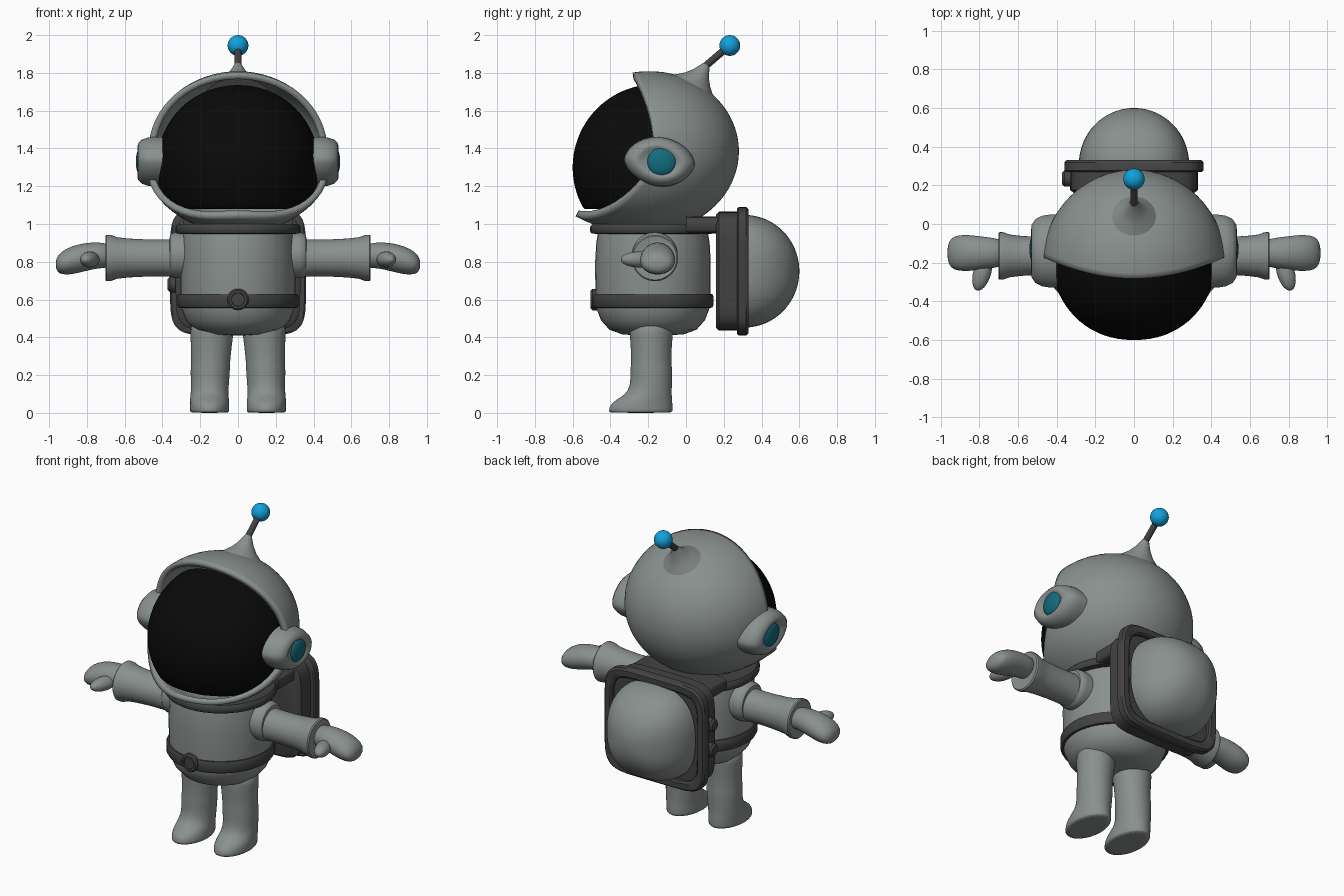
import bpy, bmesh, math
from mathutils import Vector, Matrix, Euler

cube = bpy.data.objects.get("Cube")
if cube:
    bpy.data.objects.remove(cube, do_unlink=True)


def material(name, r, g, b):
    m = bpy.data.materials.new(name)
    m.use_nodes = True
    m.diffuse_color = (r, g, b, 1)
    node = next(n for n in m.node_tree.nodes if n.type == 'BSDF_PRINCIPLED')
    node.inputs["Base Color"].default_value = (r, g, b, 1)
    node.inputs["Roughness"].default_value = 0.6
    return m


SUIT = material("suit_grey", 0.25, 0.28, 0.272)
DARK = material("dark_trim", 0.055, 0.055, 0.055)
BLACK = material("visor_black", 0.003, 0.003, 0.003)
BLUE = material("antenna_blue", 0.006, 0.36, 0.72)
TEAL = material("ear_teal", 0.006, 0.15, 0.21)
X, Y, Z = Vector((1, 0, 0)), Vector((0, 1, 0)), Vector((0, 0, 1))


def finish(name, bm, mat, subsurf=0, sharp=40):
    bmesh.ops.recalc_face_normals(bm, faces=bm.faces)
    me = bpy.data.meshes.new(name)
    bm.to_mesh(me)
    bm.free()
    me.materials.append(mat)
    for p in me.polygons:
        p.use_smooth = True
    me.set_sharp_from_angle(angle=math.radians(sharp))
    ob = bpy.data.objects.new(name, me)
    bpy.context.scene.collection.objects.link(ob)
    if subsurf:
        mod = ob.modifiers.new("Smooth", 'SUBSURF')
        mod.levels = mod.render_levels = subsurf
    return ob


def loft(name, rings, mat, caps=(True, True), loop=False, **kw):
    """Skin a list of point rings, optionally capped or joined end to end."""
    bm = bmesh.new()
    rows = [[bm.verts.new(p) for p in r] for r in rings]
    n = len(rows[0])
    pairs = list(zip(rows, rows[1:])) + ([(rows[-1], rows[0])] if loop else [])
    for a, b in pairs:
        for i in range(n):
            j = (i + 1) % n
            bm.faces.new((a[i], a[j], b[j], b[i]))
    for row, cap in zip((rows[0], rows[-1]), caps):
        if cap and not loop:
            bm.faces.new(row)
    return finish(name, bm, mat, **kw)


def ring(c, u, v, n=32, e=2):
    """Superellipse ring around c with half axes u and v."""
    def power(t):
        return math.copysign(abs(t) ** (2 / e), t)
    angles = [math.tau * i / n for i in range(n)]
    return [Vector(c) + u * power(math.cos(a)) + v * power(math.sin(a)) for a in angles]


def lathe(name, origin, axis, profile, mat, n=40, **kw):
    axis = Vector(axis).normalized()
    q = axis.to_track_quat('Z', 'Y')
    u, v = q @ X, q @ Y
    return loft(name, [ring(Vector(origin) + axis * h, u * r, v * r, n) for r, h in profile], mat, **kw)


def ball(name, loc, size, mat, rot=(0, 0, 0)):
    bm = bmesh.new()
    bmesh.ops.create_uvsphere(bm, u_segments=32, v_segments=16, radius=1,
                              matrix=Matrix.LocRotScale(Vector(loc), Euler(rot), Vector(size)))
    return finish(name, bm, mat)


# Helmet shell: polar rings from the back pole to a shaped, flared rim
def rim_angle(t):
    s = math.sin(t)
    return math.radians(90 + (14 * s * s if s > 0 else 48 * (-s) ** 1.7))


def helmet_point(t, s):
    phi = rim_angle(t) * s
    flare = 1 + (0.035 + 0.205 * max(0, -math.sin(t))) * s ** 4
    r = math.sin(phi) * flare
    return Vector((0.458 * r * math.cos(t), -0.17 + 0.45 * flare * math.cos(phi),
                   max(0.985, 1.385 + 0.415 * r * math.sin(t))))


TURN = [math.tau * i / 64 for i in range(64)]
helmet = loft("helmet", [[helmet_point(t, s / 28) for t in TURN] for s in
                         [0.3] + list(range(1, 29))], SUIT, caps=(True, False))
shell = helmet.modifiers.new("Thickness", 'SOLIDIFY')
shell.thickness, shell.offset = 0.035, -1


# Visor: bulging front that ends just behind the rim
def visor_point(t, s):
    phi = (math.pi - rim_angle(t) + 0.1) * s
    r = math.sin(phi)
    return Vector((0.432 * r ** 0.92 * math.cos(t), -0.16 - 0.44 * math.cos(phi),
                   max(1.08, 1.30 + 0.44 * r * math.sin(t))))


loft("visor", [[visor_point(t, s / 20) for t in TURN] for s in [0.3] + list(range(1, 21))],
     BLACK, caps=(True, False), sharp=80)

# Antenna
lathe("antenna_base", (0, 0.045, 1.735), (0, 0.5, 0.86),
      [(0.17, -0.06), (0.115, 0.0), (0.075, 0.035), (0.048, 0.07), (0.032, 0.1), (0.02, 0.125)], SUIT)
lathe("antenna_rod", (0, 0.09, 1.825), (0, 0.14, 0.12), [(0.019, 0), (0.019, 0.17)], DARK, n=16)
ball("antenna_tip", (0, 0.232, 1.945), (0.055,) * 3, BLUE)

# Torso, belt and collar
lathe("torso", (0, -0.175, 0), Z, [(0.05, 0.41), (0.16, 0.415), (0.23, 0.44), (0.275, 0.49), (0.298, 0.55),
                                   (0.305, 0.63), (0.306, 0.8), (0.3, 0.9), (0.29, 0.96)], SUIT)
lathe("belt", (0, -0.175, 0), Z, [(0.29, 0.555), (0.313, 0.557), (0.32, 0.57), (0.32, 0.617),
                                  (0.313, 0.63), (0.29, 0.632)], DARK)
lathe("buckle", (0, -0.47, 0.6), -Y, [(0.057, 0), (0.057, 0.025), (0.048, 0.035), (0.036, 0.035),
                                      (0.034, 0.028)], DARK)
lathe("collar", (0, -0.175, 0), Z, [(0.28, 0.945), (0.325, 0.95), (0.332, 0.96), (0.332, 0.985),
                                    (0.32, 1.0), (0.25, 1.0)], DARK)
loft("collar_bridge", [ring((0, y, 0.995), X * 0.29, Z * 0.045, e=7) for y in (0.0, 0.2)], DARK)


# Backpack: rounded panel, raised frame and bulging tank cover
def pack_ring(y, hx, hz, e=6):
    return ring((0, y, 0.75), X * hx, Z * hz, 64, e)


loft("backpack_panel", [pack_ring(y, x, z) for y, x, z in
                        ((0.16, 0.31, 0.3), (0.175, 0.33, 0.315), (0.3, 0.33, 0.315))], DARK)
loft("backpack_frame", [pack_ring(y, 0.36 - d, 0.34 - d) for y, d in
                        ((0.27, 0.008), (0.278, 0), (0.318, 0), (0.33, 0.01), (0.33, 0.045),
                         (0.32, 0.055), (0.27, 0.055))], DARK, loop=True)
dome = []
for i in range(17):
    a = math.radians(88) * i / 16
    dome.append(pack_ring(0.31 + 0.29 * math.sin(a), 0.285 * math.cos(a), 0.298 * math.cos(a), 2.5))
loft("backpack_dome", dome, SUIT)
for z in (0.68, 0.84):
    lathe("backpack_knob", (-0.32, 0.235, z), -X, [(0.042, 0), (0.042, 0.04), (0.03, 0.052)], DARK, n=20)

# Mirrored parts
for side, label in ((1, "left"), (-1, "right")):
    # Ear cover: almond outline stepped out to a shallow dish
    ear = []
    for scale, x in ((1, 0.37), (1, 0.44), (0.97, 0.475), (0.88, 0.51), (0.72, 0.53), (0.58, 0.532), (0.5, 0.52)):
        row = []
        for i in range(40):
            a = math.tau * i / 40
            s, c = math.sin(a), math.cos(a)
            row.append(Vector((side * x, -0.14 + 0.188 * scale * c,
                               1.33 + 0.132 * scale * math.copysign(abs(s) ** 1.25, s) - 0.012 * c)))
        ear.append(row)
    loft(label + "_ear_cover", ear, SUIT, sharp=60)
    ball(label + "_ear_light", (side * 0.515, -0.13, 1.33), (0.026, 0.076, 0.074), TEAL)

    # Sleeve with shoulder pad and flared cuff
    lathe(label + "_shoulder", (side * 0.25, -0.165, 0.835), X * side,
          [(0.118, 0), (0.122, 0.07), (0.118, 0.095), (0.105, 0.11), (0.09, 0.112)], SUIT)
    lathe(label + "_sleeve", (side * 0.28, -0.165, 0.82), X * side,
          [(0.102, 0), (0.098, 0.12), (0.098, 0.2), (0.103, 0.3), (0.11, 0.36), (0.122, 0.395),
           (0.123, 0.415), (0.116, 0.422), (0.09, 0.418)], SUIT)

    # Mitten and thumb
    loft(label + "_mitten", [ring((side * x, -0.15, z), Y * ry, Z * rz, 20) for x, z, ry, rz in
                             ((0.66, 0.83, 0.07, 0.065), (0.74, 0.836, 0.08, 0.069), (0.81, 0.825, 0.09, 0.076),
                              (0.88, 0.808, 0.097, 0.077), (0.935, 0.793, 0.088, 0.062),
                              (0.958, 0.788, 0.062, 0.04), (0.965, 0.787, 0.02, 0.014))], SUIT, subsurf=1)
    ball(label + "_thumb", (side * 0.785, -0.25, 0.812), (0.046, 0.098, 0.042), SUIT, (0, 0, side * 0.28))

    # Leg running down into a boot
    loft(label + "_leg", [ring((side * x, y, z), X * rx, Y * ry, 24) for z, x, y, rx, ry in
                          ((0, 0.15, -0.24, 0.103, 0.168), (0.006, 0.15, -0.24, 0.104, 0.17),
                           (0.04, 0.15, -0.238, 0.105, 0.168), (0.07, 0.151, -0.222, 0.104, 0.15),
                           (0.095, 0.151, -0.2, 0.101, 0.125), (0.14, 0.149, -0.184, 0.1, 0.11),
                           (0.23, 0.147, -0.184, 0.106, 0.112), (0.25, 0.146, -0.184, 0.103, 0.108),
                           (0.34, 0.142, -0.184, 0.108, 0.108), (0.42, 0.138, -0.184, 0.115, 0.116),
                           (0.5, 0.135, -0.18, 0.12, 0.12))], SUIT, subsurf=1)
